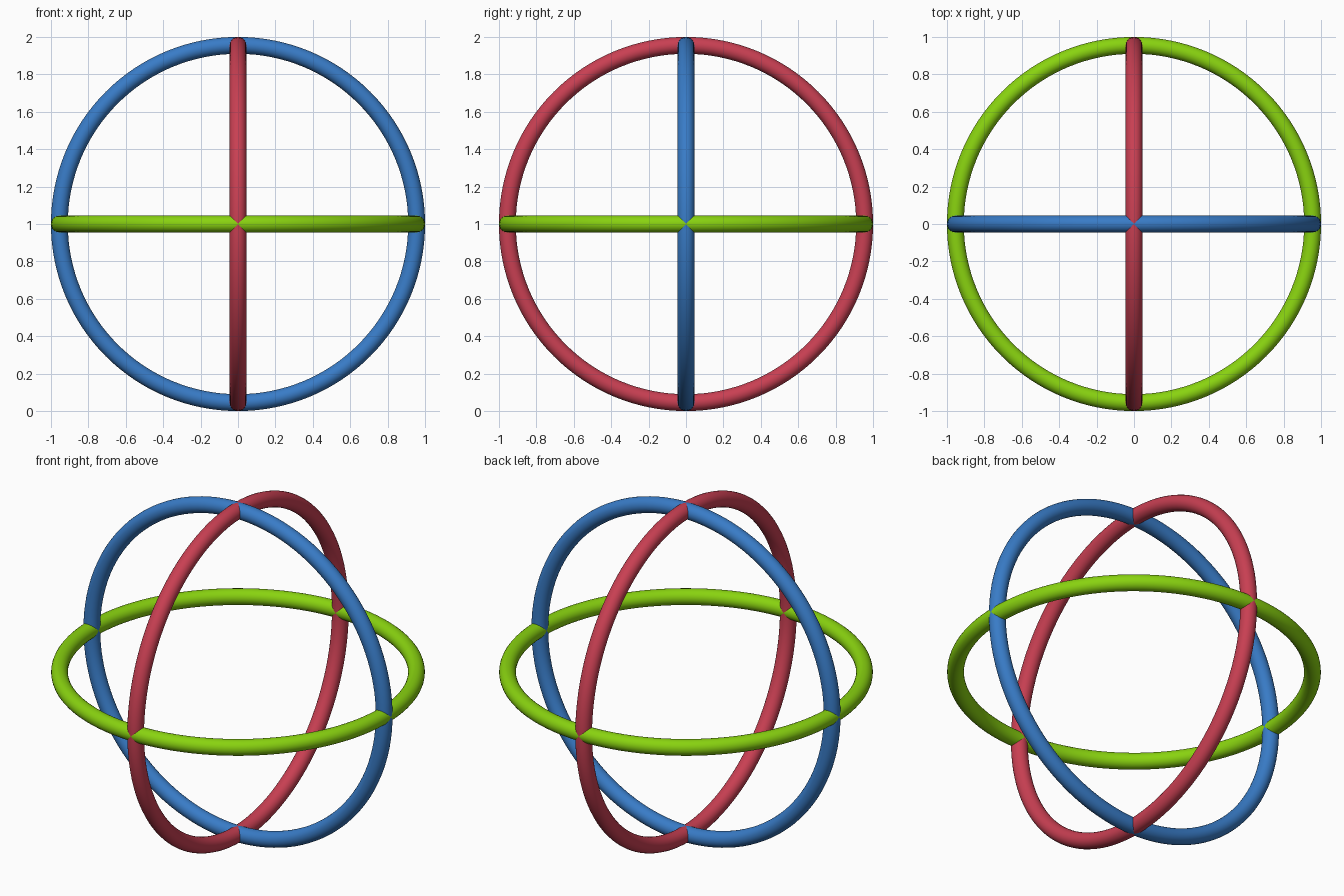
import bpy
from math import pi

if "Cube" in bpy.data.objects:
    bpy.data.objects.remove(bpy.data.objects["Cube"])

MAJOR, MINOR = 0.955, 0.045


def ring(name, rotation, color):
    bpy.ops.mesh.primitive_torus_add(
        major_radius=MAJOR, minor_radius=MINOR,
        major_segments=128, minor_segments=24,
        location=(0, 0, 1), rotation=rotation)
    obj = bpy.context.object
    obj.name = name
    bpy.ops.object.shade_smooth()
    mat = bpy.data.materials.new(name + "_color")
    mat.diffuse_color = (*color, 1)
    mat.use_nodes = True
    mat.node_tree.nodes["Principled BSDF"].inputs["Base Color"].default_value = mat.diffuse_color
    obj.data.materials.append(mat)


# Three equal rings at right angles, sharing one centre
ring("horizontal_ring", (0, 0, 0), (0.25, 0.65, 0.005))
ring("front_ring", (pi / 2, 0, 0), (0.04, 0.2, 0.57))
ring("side_ring", (0, pi / 2, 0), (0.58, 0.05, 0.085))
